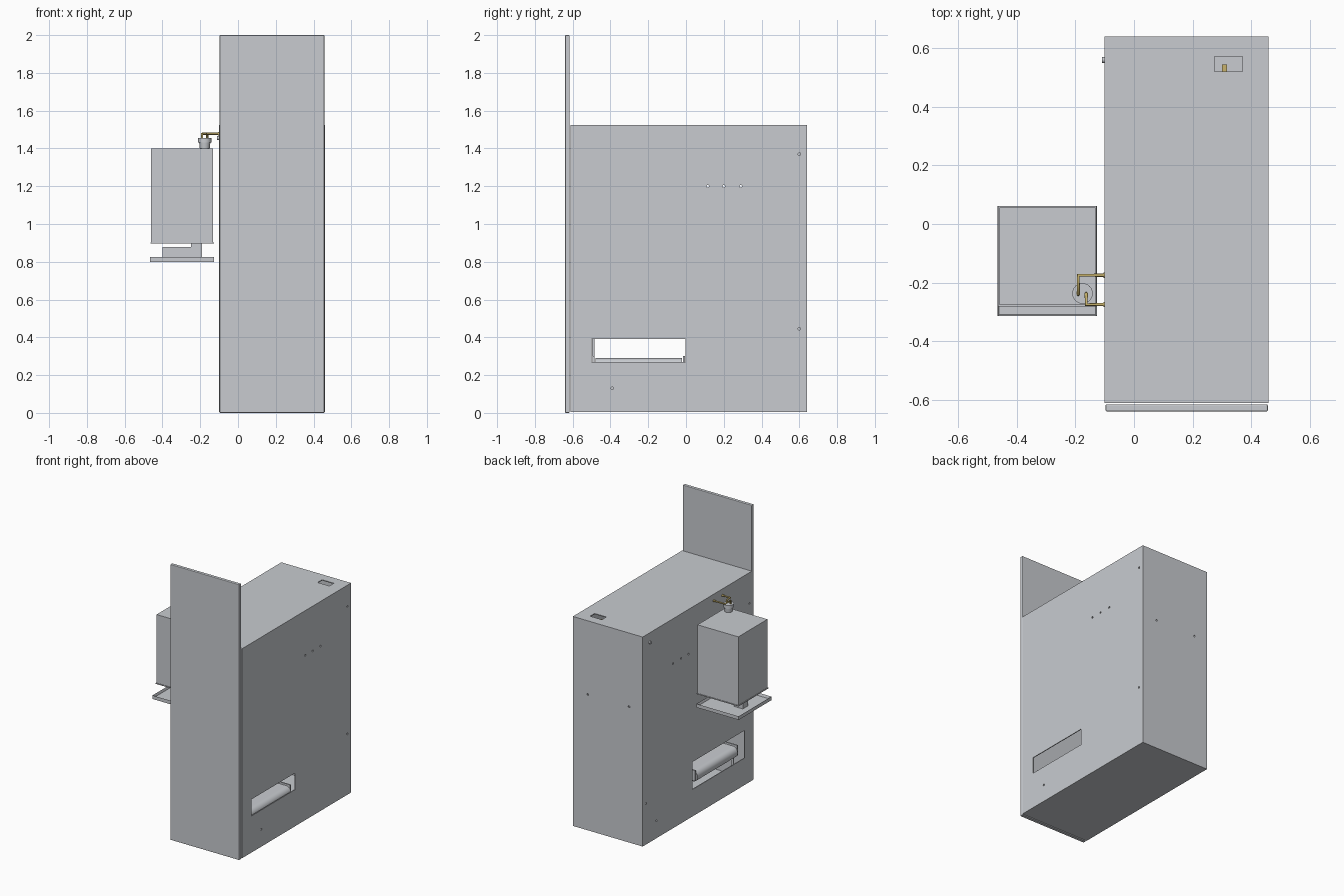
import bpy, bmesh
from math import pi, cos, sin
from mathutils import Matrix, Vector

default = bpy.data.objects.get("Cube")
if default:
    bpy.data.objects.remove(default, do_unlink=True)


def material(name, rgb):
    m = bpy.data.materials.new(name)
    m.use_nodes = True
    m.diffuse_color = (*rgb, 1)
    m.node_tree.nodes["Principled BSDF"].inputs["Base Color"].default_value = (*rgb, 1)
    return m


STEEL = material("pale grey steel", (0.58, 0.60, 0.63))
BRASS = material("brass", (0.58, 0.45, 0.15))


def finish(name, bm, mat, smooth=False):
    bmesh.ops.recalc_face_normals(bm, faces=bm.faces)
    me = bpy.data.meshes.new(name)
    bm.to_mesh(me)
    bm.free()
    ob = bpy.data.objects.new(name, me)
    bpy.context.collection.objects.link(ob)
    me.materials.append(mat)
    bpy.ops.object.select_all(action='DESELECT')
    ob.select_set(True)
    bpy.context.view_layer.objects.active = ob
    if smooth:
        bpy.ops.object.shade_smooth_by_angle()
    return ob


def add_box(bm, x, y, z):
    lo, hi = Vector((x[0], y[0], z[0])), Vector((x[1], y[1], z[1]))
    size = Matrix.Diagonal((*(hi - lo), 1))
    return bmesh.ops.create_cube(bm, size=1, matrix=Matrix.Translation((lo + hi) / 2) @ size)["verts"]


def box(name, x, y, z, mat=STEEL):
    bm = bmesh.new()
    add_box(bm, x, y, z)
    return finish(name, bm, mat)


def add_rod(bm, centre, radius, length, axis, top=None, sides=24):
    turn = {"x": Matrix.Rotation(pi / 2, 4, 'Y'), "y": Matrix.Rotation(pi / 2, 4, 'X'),
            "z": Matrix()}[axis]
    bmesh.ops.create_cone(bm, cap_ends=True, segments=sides, radius1=radius,
                          radius2=radius if top is None else top, depth=length,
                          matrix=Matrix.Translation(centre) @ turn)


def rod(name, *args, mat=STEEL, **kw):
    bm = bmesh.new()
    add_rod(bm, *args, **kw)
    return finish(name, bm, mat, True)


def cut(target, boxes=(), rods=()):
    """Cut openings and screw holes through a panel."""
    bm = bmesh.new()
    for b in boxes:
        add_box(bm, *b)
    for centre, axis in rods:
        add_rod(bm, centre, 0.007, 0.05, axis, sides=12)
    cutter = finish("cutter", bm, STEEL)
    cutter.hide_render = True
    bpy.context.view_layer.objects.active = target
    mod = target.modifiers.new("cut", 'BOOLEAN')
    mod.operation, mod.solver, mod.object = 'DIFFERENCE', 'EXACT', cutter
    bpy.ops.object.modifier_apply(modifier=mod.name)
    bpy.data.objects.remove(cutter, do_unlink=True)


# Cabinet extents and sheet thickness
L, R, F, B, H, T = -0.1, 0.46, -0.612, 0.64, 1.525, 0.006

# Cabinet panels
left_side = box("right_side_panel", (L, L + T), (F, B), (0.004, H))
far_side = box("left_side_panel", (R - T, R), (F, B), (0.004, H))
back = box("back_panel", (L + T, R - T), (B - T, B), (0.004, H))
roof = box("roof_panel", (L + T, R - T), (F, B - T), (H - T, H))
box("floor_panel", (L + T, R - T), (F, B - T), (0.004, 0.004 + T))

shared = [(y, 1.2) for y in (0.115, 0.2, 0.29)]
near_holes = shared + [(0.6, 0.3), (0.48, 0.13), (-0.585, 1.3)]
far_holes = shared + [(0.6, 1.37), (0.6, 0.445), (-0.39, 0.13)]
cut(left_side, [((L - 0.1, L + 0.1), (-0.53, 0.07), (0.2, 0.4))],
    [((L, y, z), "x") for y, z in near_holes])
cut(far_side, [((R - 0.1, R + 0.1), (-0.5, -0.003), (0.27, 0.39))],
    [((R, y, z), "x") for y, z in far_holes])
cut(back, rods=[((x, B, 0.99), "y") for x in (0.01, 0.34)])
cut(roof, [((0.275, 0.37), (0.52, 0.572), (H - 0.1, H + 0.1))])

# Tall front door with softened edges
door = box("front_door", (L + 0.003, R - 0.003), (-0.64, -0.616), (0, 2))
bev = door.modifiers.new("soft_edges", 'BEVEL')
bev.width, bev.segments = 0.004, 2
bpy.ops.object.modifier_apply(modifier=bev.name)

# Conveyor belt running across the cabinet, rounded at both ends
bm = bmesh.new()
r, zc = 0.04, 0.25
ring = []
for cx, start in ((R - 0.06, -pi / 2), (L + 0.06, pi / 2)):
    for i in range(13):
        a = start + pi * i / 12
        ring.append(bm.verts.new((cx + r * cos(a), -0.48, zc + r * sin(a))))
face = bm.faces.new(ring)
ext = bmesh.ops.extrude_face_region(bm, geom=[face])["geom"]
bmesh.ops.translate(bm, vec=(0, 0.46, 0), verts=[v for v in ext if isinstance(v, bmesh.types.BMVert)])
finish("conveyor_belt", bm, STEEL, True)

# Belt frame rails and legs
for i, y in enumerate((-0.495, -0.015)):
    box(f"belt_rail_{i}", (L + 0.03, R - 0.03), (y, y + 0.01), (0.225, 0.3))
    for j, x in enumerate((L + 0.06, R - 0.08)):
        box(f"belt_leg_{i}_{j}", (x, x + 0.02), (y, y + 0.01), (0.01, 0.23))
box("belt_bracket", (0.17, 0.2), (-0.497, -0.485), (0.3, 0.39))

# Side tank with a thin flange at its base
box("tank", (-0.46, -0.132), (-0.277, 0.057), (0.903, 1.4))
box("tank_flange", (-0.464, -0.128), (-0.281, 0.061), (0.897, 0.903))

# Weighing bar under the tank
box("weighing_bar", (-0.4, -0.19), (-0.14, -0.08), (0.826, 0.878))
box("weighing_bar_spacer", (-0.25, -0.19), (-0.14, -0.08), (0.878, 0.898))

# Drip tray: floor with a raised rim made from an inset top face
bm = bmesh.new()
add_box(bm, (-0.466, -0.126), (-0.315, 0.061), (0.8, 0.826))
top = max(bm.faces, key=lambda f: f.calc_center_median().z)
bmesh.ops.inset_region(bm, faces=[top], thickness=0.008)
bmesh.ops.translate(bm, vec=(0, 0, -0.018), verts=top.verts)
finish("drip_tray", bm, STEEL)
box("weighing_bar_foot", (-0.4, -0.33), (-0.14, -0.08), (0.808, 0.826))

# Tank cap
cap = Vector((-0.176, -0.237, 0))
rod("cap_neck", cap + Vector((0, 0, 1.416)), 0.026, 0.034, "z", top=0.03)
rod("cap_lid", cap + Vector((0, 0, 1.443)), 0.035, 0.024, "z")


# Brass tubes bent from the cabinet into the cap
def tube(name, points, radius=0.006):
    cu = bpy.data.curves.new(name, 'CURVE')
    cu.dimensions = '3D'
    cu.bevel_depth, cu.bevel_resolution, cu.use_fill_caps = radius, 2, True
    sp = cu.splines.new('POLY')
    sp.points.add(len(points) - 1)
    for p, co in zip(sp.points, points):
        p.co = (*co, 1)
    ob = bpy.data.objects.new(name, cu)
    bpy.context.collection.objects.link(ob)
    cu.materials.append(BRASS)


for name, x, y0, y1 in (("long_tube", -0.19, -0.175, -0.24), ("short_tube", -0.163, -0.275, -0.238)):
    tube(name, [(L + 0.02, y0, 1.478), (x, y0, 1.478), (x, y1, 1.478), (x, y1, 1.45)])
    rod(name + "_collar", (L - 0.002, y0, 1.478), 0.009, 0.006, "x", mat=BRASS)

# Cable gland on the side and fitting below the roof opening
rod("cable_gland", (L - 0.004, 0.56, 1.455), 0.01, 0.012, "x")
box("inlet_fitting", (0.3, 0.318), (0.52, 0.545), (1.4, 1.5), BRASS)
